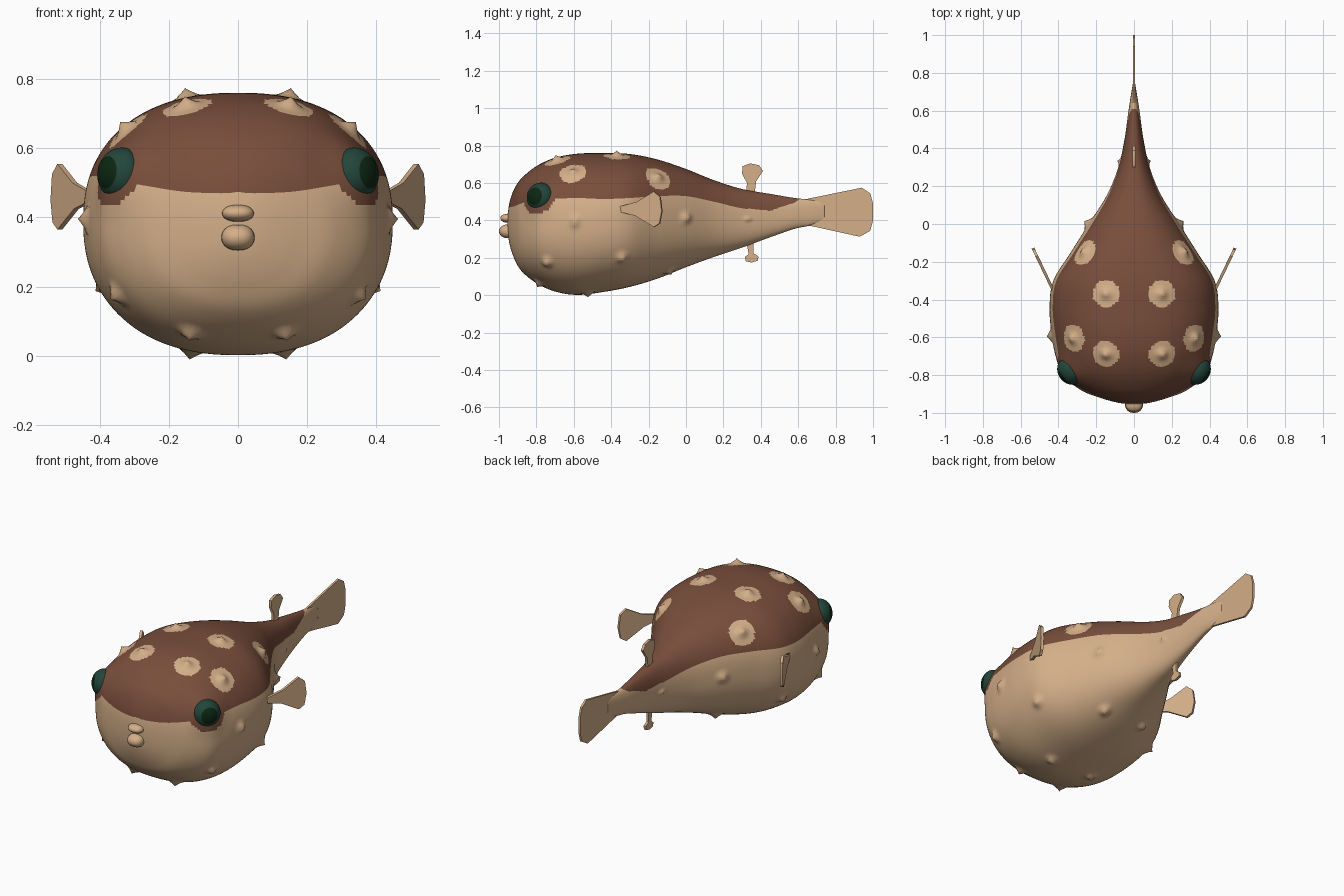
import bpy, bmesh, math
from mathutils import Vector

cube = bpy.data.objects.get("Cube")
if cube:
    bpy.data.objects.remove(cube, do_unlink=True)


def material(name, rgb):
    m = bpy.data.materials.new(name)
    m.use_nodes = True
    m.diffuse_color = (*rgb, 1)
    bsdf = m.node_tree.nodes["Principled BSDF"]
    bsdf.inputs["Base Color"].default_value = (*rgb, 1)
    bsdf.inputs["Roughness"].default_value = 0.7
    return m


CREAM = material("cream", (0.66, 0.43, 0.25))
BROWN = material("brown", (0.19, 0.076, 0.044))
GREEN = material("eye green", (0.016, 0.06, 0.043))
PUPIL = material("pupil dark green", (0.004, 0.02, 0.006))


def finish(name, bm, mats, angle=None):
    bmesh.ops.recalc_face_normals(bm, faces=bm.faces)
    mesh = bpy.data.meshes.new(name)
    bm.to_mesh(mesh)
    bm.free()
    for m in mats:
        mesh.materials.append(m)
    obj = bpy.data.objects.new(name, mesh)
    bpy.context.collection.objects.link(obj)
    mesh.shade_smooth()
    if angle:
        bpy.ops.object.select_all(action='DESELECT')
        obj.select_set(True)
        bpy.context.view_layer.objects.active = obj
        bpy.ops.object.shade_smooth_by_angle(angle=math.radians(angle))
    return obj


# Body stations: y, bottom z, top z, half width, colour line z
STATIONS = [Vector(s) for s in (
    (-.955, .36, .41, .02, .47), (-.945, .28, .49, .09, .47), (-.92, .20, .565, .18, .475),
    (-.88, .13, .625, .28, .49), (-.80, .065, .69, .375, .505), (-.70, .02, .735, .415, .515),
    (-.58, .002, .757, .437, .52), (-.44, .018, .76, .447, .515), (-.30, .045, .755, .427, .52),
    (-.15, .09, .725, .335, .53), (0, .15, .675, .24, .53), (.15, .205, .615, .145, .50),
    (.30, .255, .568, .083, .465), (.45, .31, .542, .05, .452), (.58, .355, .52, .032, .495),
    (.66, .372, .512, .02, .55), (.74, .40, .50, .007, .56))]
STEPS, LOWER, UPPER, POWER = 10, 44, 36, 2.3


def spline(pts, i, t):
    a, b, c, d = (pts[max(0, min(len(pts) - 1, i + k))] for k in (-1, 0, 1, 2))
    return (b * 2 + (c - a) * t + (a * 2 - b * 5 + c * 4 - d) * t ** 2
            + (b * 3 - a - c * 3 + d) * t ** 3) / 2


def spow(v, p):
    return math.copysign(abs(v) ** p, v)


def ring(s):
    """Rounded section with one edge loop lying on the colour line."""
    y, low, high, width, line = s
    mid, half = (low + high) / 2, (high - low) / 2
    t = max(-.97, min(.97, (line - mid) / half))
    split, quarter = math.asin(spow(t, POWER / 2)), math.pi / 2
    angles = [-quarter + (split + quarter) * i / LOWER for i in range(LOWER)]
    angles += [split + (quarter - split) * i / UPPER for i in range(UPPER + 1)]
    right = [Vector((width * abs(math.cos(a)) ** (2 / POWER), y,
                     mid + half * spow(math.sin(a), 2 / POWER))) for a in angles]
    right[0].x = right[-1].x = 0
    return right + [Vector((-p.x, p.y, p.z)) for p in right[-2:0:-1]]


def colour_line(y):
    for a, b in zip(STATIONS, STATIONS[1:]):
        if y <= b[0]:
            return a[4] + (b[4] - a[4]) * (y - a[0]) / (b[0] - a[0])
    return 1


bm = bmesh.new()
sections = [spline(STATIONS, i, k / STEPS) for i in range(len(STATIONS) - 1) for k in range(STEPS)]
sections.append(STATIONS[-1])
loops = [[bm.verts.new(p) for p in ring(s)] for s in sections]
count = len(loops[0])
for a, b in zip(loops, loops[1:]):
    for i in range(count):
        j = (i + 1) % count
        bm.faces.new((a[i], a[j], b[j], b[i]))
bm.faces.new(loops[0])
bm.faces.new(loops[-1])
bmesh.ops.recalc_face_normals(bm, faces=bm.faces)

# Paint the back and the patches around the eyes
EYE = Vector((.337, -.778, .525))
for f in bm.faces:
    c = f.calc_center_median()
    near_eye = (Vector((abs(c.x), c.y, c.z)) - EYE).length < .1
    f.material_index = int(c.z > colour_line(c.y) or near_eye)

# Swollen rim around each eye
bm.normal_update()
for v in bm.verts:
    d = (Vector((abs(v.co.x), v.co.y, v.co.z)) - EYE).length
    if d < .16:
        v.co += v.normal * .018 * math.cos(d / .16 * math.pi / 2) ** 2

# Pale spots with a spike, then plain spikes on the flanks and belly
SPOT = .072
SPOTS = [(.145, -.37, .75), (.145, -.69, .72), (.32, -.6, .65), (.27, -.14, .63)]
SPIKES = [(.44, -.59, .39), (.35, -.74, .17), (.42, -.34, .19), (.24, 0, .42), (.07, .33, .41),
          (.14, -.78, .08), (.14, -.52, .03), (.13, -.09, .14)]
bm.normal_update()
verts = list(bm.verts)
for k, target in enumerate(SPOTS + SPIKES):
    for side in (1, -1):
        goal = Vector((target[0] * side, target[1], target[2]))
        tip = min(verts, key=lambda v: (v.co - goal).length_squared)
        centre, normal = tip.co.copy(), tip.normal.copy()
        size = .022 if target[1] > .2 else .042
        for v in verts:
            d = (v.co - centre).length
            if k < len(SPOTS) and abs(d - SPOT) < .006:
                v.co = centre + (v.co - centre) * SPOT / d
            elif d < size:
                v.co += normal * size * .65 * (1 - d / size) ** 1.3
        if k < len(SPOTS):
            for f in bm.faces:
                if (f.calc_center_median() - centre).length < SPOT:
                    f.material_index = 0
finish("body", bm, [CREAM, BROWN])

# Eyes with a pupil cap facing outward
for side, label in ((1, "left"), (-1, "right")):
    bm = bmesh.new()
    bmesh.ops.create_uvsphere(bm, u_segments=32, v_segments=24, radius=.077)
    for f in bm.faces:
        f.material_index = int(f.calc_center_median().z > .077 * math.cos(math.radians(37)))
    turn = Vector((.8 * side, -.58, .1)).to_track_quat('Z', 'Y')
    for v in bm.verts:
        v.co.z *= .85
        v.co = turn @ v.co + Vector((EYE.x * side, EYE.y, EYE.z))
    finish(label + "_eye", bm, [GREEN, PUPIL])

# Lips
for name, z, size in (("upper_lip", .412, (.046, .04, .024)), ("lower_lip", .342, (.048, .047, .037))):
    bm = bmesh.new()
    bmesh.ops.create_uvsphere(bm, u_segments=24, v_segments=14, radius=1)
    for v in bm.verts:
        v.co = Vector((spow(v.co.x, .8) * size[0], v.co.y * size[1] - .953, v.co.z * size[2] + z))
    finish(name, bm, [CREAM])


def fin(name, outline, thick, place):
    """Thin plate from a side outline, positioned by a mapping function."""
    bm = bmesh.new()
    sides = [[bm.verts.new(place(u, v, s * thick / 2)) for u, v in outline] for s in (1, -1)]
    n = len(outline)
    bm.faces.new(sides[0])
    bm.faces.new(sides[1][::-1])
    for i in range(n):
        j = (i + 1) % n
        bm.faces.new((sides[0][i], sides[1][i], sides[1][j], sides[0][j]))
    finish(name, bm, [CREAM], 40)


def upright(u, v, w):
    return Vector((w, u, v))


fin("tail_fin", [(.58, .38), (.67, .37), (.93, .313), (.985, .345), (1, .40), (1, .49),
                 (.985, .545), (.94, .575), (.66, .518), (.58, .50)], .012, upright)
fin("dorsal_fin", [(.32, .53), (.326, .6), (.3, .65), (.302, .69), (.345, .705), (.39, .695),
                   (.412, .665), (.375, .61), (.365, .53)], .016, upright)
fin("anal_fin", [(.322, .29), (.335, .22), (.315, .205), (.32, .182), (.35, .175), (.385, .185),
                 (.387, .208), (.36, .225), (.362, .29)], .014, upright)

# Side fins, swept outward and back
PECTORAL = [(-.37, .45), (-.27, .425), (-.17, .365), (-.14, .385), (-.128, .45),
            (-.137, .525), (-.17, .555), (-.26, .5), (-.35, .475)]
for side, label in ((1, "left"), (-1, "right")):
    fin(label + "_pectoral_fin", PECTORAL, .014,
        lambda u, v, w: Vector((side * (.535 + (u + .128) * .48 + w), u - w * .4, v)))
